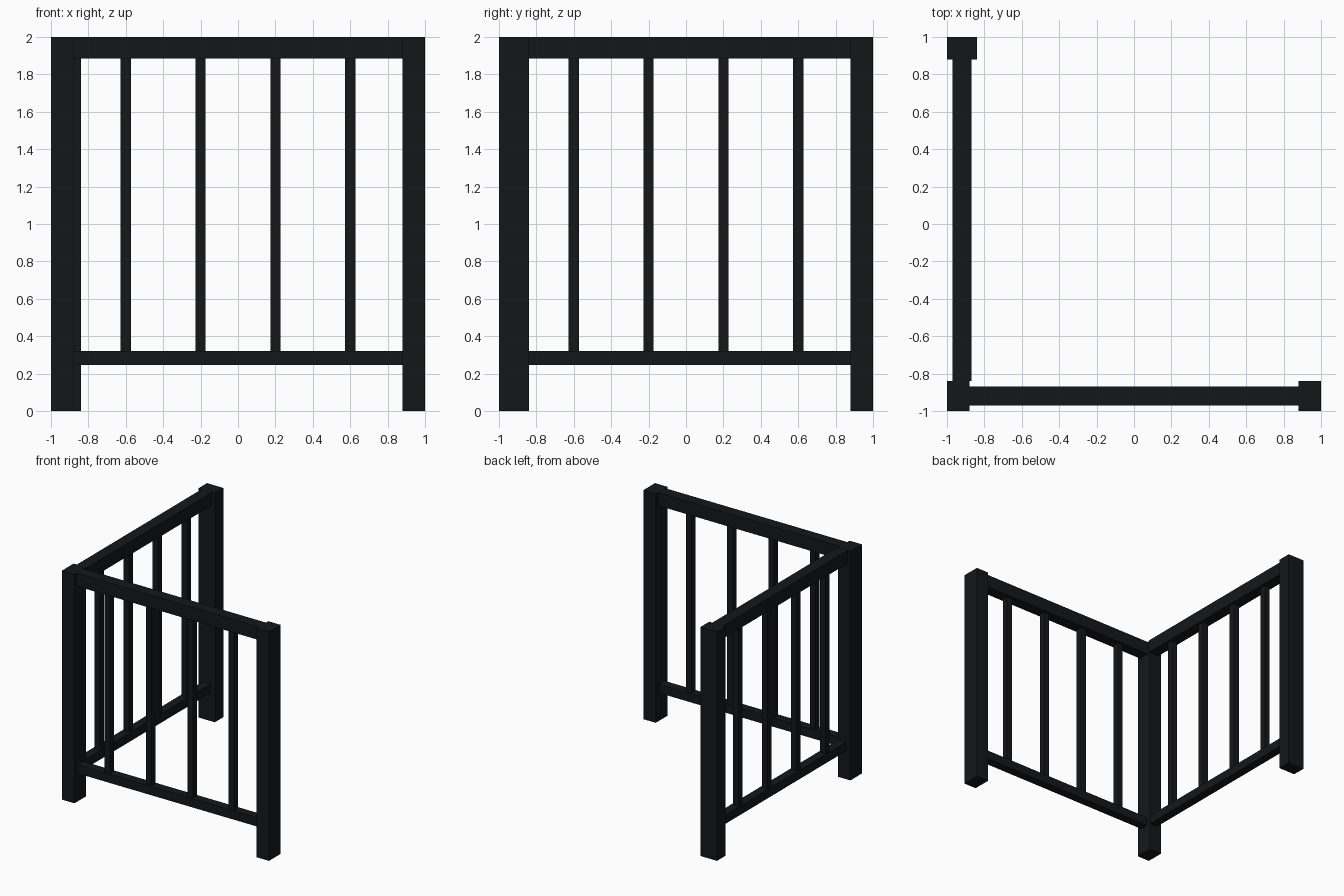
import bpy

if "Cube" in bpy.data.objects:
    bpy.data.objects.remove(bpy.data.objects["Cube"])


def box(name, x, y, z):
    """Box from (min, max) ranges on each axis."""
    bpy.ops.mesh.primitive_cube_add(size=1, location=[(a + b) / 2 for a, b in (x, y, z)])
    ob = bpy.context.object
    ob.name = name
    ob.scale = [b - a for a, b in (x, y, z)]
    bpy.ops.object.transform_apply(location=False, rotation=False, scale=True)
    mat = bpy.data.materials.get("black_metal") or bpy.data.materials.new("black_metal")
    mat.diffuse_color = (0.007, 0.008, 0.009, 1)
    mat.use_nodes = True
    mat.node_tree.nodes["Principled BSDF"].inputs["Base Color"].default_value = mat.diffuse_color
    ob.data.materials.append(mat)
    return ob


# Posts
box("corner_post", (-1, -0.88), (-1, -0.84), (0, 2))
box("front_end_post", (0.88, 1), (-1, -0.84), (0, 2))
box("back_end_post", (-1, -0.84), (0.88, 1), (0, 2))


def panel(side, start, swap):
    """Two rails and four balusters; swap turns the run from x to y."""
    def part(name, run, half, z):
        across = (-0.92 - half, -0.92 + half)
        x, y = (across, run) if swap else (run, across)
        box(f"{side}_{name}", x, y, z)

    part("top_rail", (start, 0.88), 0.05, (1.885, 1.999))
    part("bottom_rail", (start, 0.88), 0.038, (0.245, 0.322))
    for i in range(4):
        c = -0.6 + 0.4 * i
        part(f"baluster_{i + 1}", (c - 0.027, c + 0.027), 0.027, (0.322, 1.885))


panel("front", -0.88, False)
panel("left", -0.84, True)
